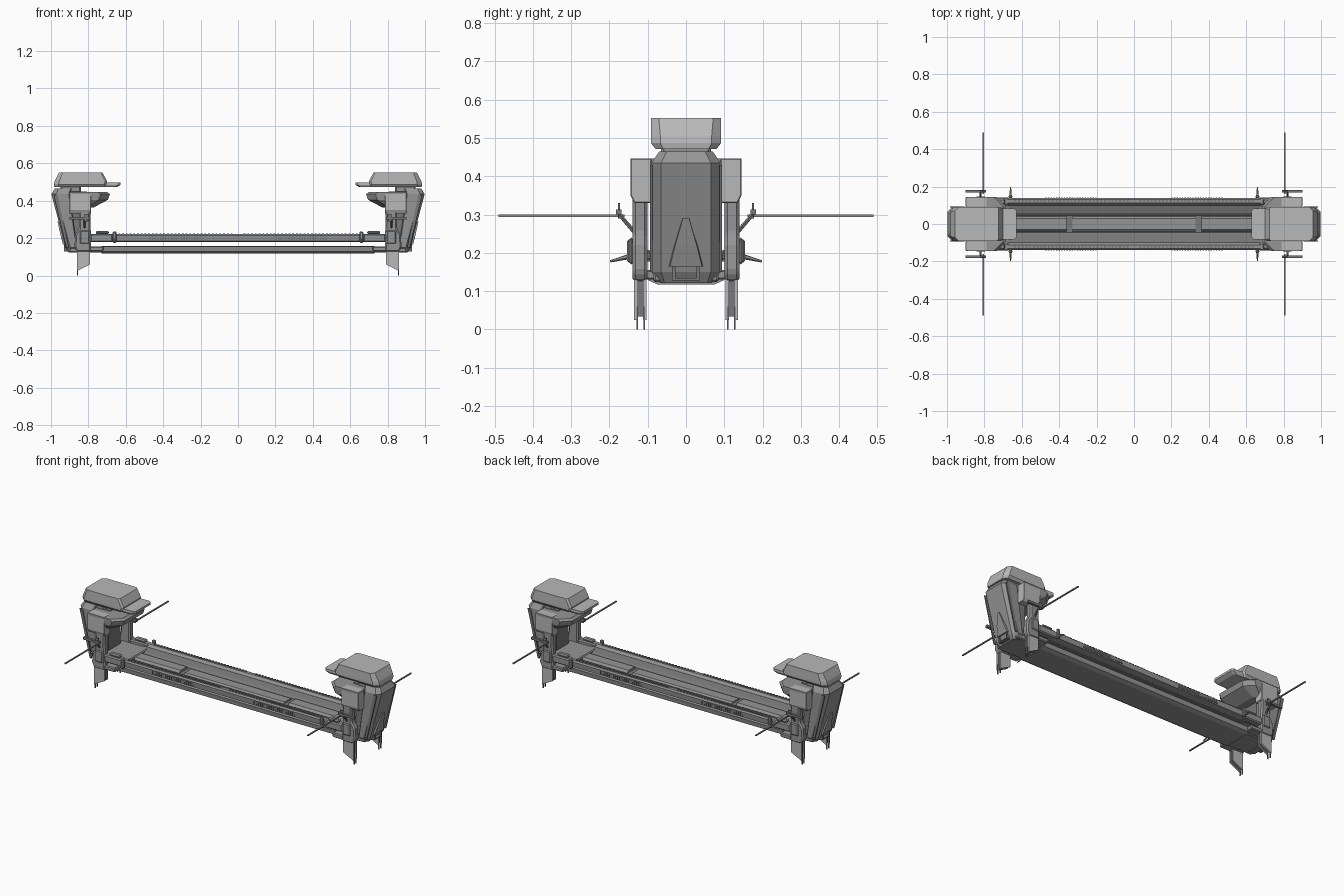
import bpy, bmesh, math
from mathutils import Vector


def grey(name, v):
    m = bpy.data.materials.new(name)
    m.diffuse_color = (v, v, v, 1)
    return m


HULL, MID, DARK = grey("hull_grey", 0.48), grey("mid_grey", 0.30), grey("dark_grey", 0.19)
mat = HULL  # material given to the parts that follow


def finish(name, bm, mirror="", bevel=0.0):
    bmesh.ops.recalc_face_normals(bm, faces=bm.faces)
    me = bpy.data.meshes.new(name)
    bm.to_mesh(me)
    bm.free()
    me.materials.append(mat)
    ob = bpy.data.objects.new(name, me)
    bpy.context.collection.objects.link(ob)
    if bevel:
        b = ob.modifiers.new("Bevel", 'BEVEL')
        b.width, b.segments = bevel, 1
    if mirror:
        m = ob.modifiers.new("Mirror", 'MIRROR')
        m.use_axis = ['x' in mirror, 'y' in mirror, False]
        m.use_mirror_merge = False
    return ob


def add_loft(bm, rings):
    vs = [[bm.verts.new(p) for p in r] for r in rings]
    n = len(vs[0])
    for a, b in zip(vs, vs[1:]):
        for i in range(n):
            bm.faces.new((a[i], a[(i + 1) % n], b[(i + 1) % n], b[i]))
    bm.faces.new(vs[0][::-1])
    bm.faces.new(vs[-1])


def loft(name, rings, mirror="", bevel=0.0):
    bm = bmesh.new()
    add_loft(bm, rings)
    return finish(name, bm, mirror, bevel)


def prism_y(name, xz, y0, y1, mirror="xy", bevel=0.0):
    return loft(name, [[(x, y, z) for x, z in xz] for y in (y0, y1)], mirror, bevel)


def prism_x(name, yz, x0, x1, mirror="xy", bevel=0.0):
    return loft(name, [[(x, y, z) for y, z in yz] for x in (x0, x1)], mirror, bevel)


def add_box(bm, x0, x1, y0, y1, z0, z1):
    add_loft(bm, [[(x0, y0, z), (x1, y0, z), (x1, y1, z), (x0, y1, z)] for z in (z0, z1)])


def boxes(name, items, mirror="xy", bevel=0.0):
    bm = bmesh.new()
    for b in items:
        add_box(bm, *b)
    return finish(name, bm, mirror, bevel)


def rod(name, p, q, r0, r1, mirror="xy", n=6):
    p, q = Vector(p), Vector(q)
    d = (q - p).normalized()
    u = d.orthogonal().normalized()
    v = d.cross(u)
    ang = [2 * math.pi * i / n for i in range(n)]
    return loft(name, [[c + (u * math.cos(a) + v * math.sin(a)) * r for a in ang]
                       for c, r in ((p, r0), (q, r1))], mirror)


def sym(half):
    """Close a y-z half profile across y = 0."""
    return half + [(-y, z) for y, z in reversed(half)]


def plan(x0, x1, h, z, c0, c1):
    """Chamfered plan outline: c0 cuts the inner corners, c1 the outer ones."""
    return [(x0, -h + c0, z), (x0 + c0, -h, z), (x1 - c1, -h, z), (x1, -h + c1, z),
            (x1, h - c1, z), (x1 - c1, h, z), (x0 + c0, h, z), (x0, h - c0, z)]


# --- long beam between the towers ---
mat = MID
prism_x("lower_beam", sym([(0.075, 0.118), (0.098, 0.128), (0.102, 0.155), (0.085, 0.157),
                           (0.08, 0.14), (0.04, 0.135)]), -0.73, 0.73, "")
prism_x("side_rail", [(0.10, 0.178), (0.137, 0.184), (0.14, 0.215), (0.132, 0.222),
                      (0.112, 0.222), (0.100, 0.208)], -0.70, 0.70, "y")
mat = DARK
prism_x("deck_channel", sym([(0.101, 0.178), (0.101, 0.208), (0.06, 0.198), (0.045, 0.187)]),
        -0.70, 0.70, "")
boxes("rail_teeth", [(0.03 + i * 0.02, 0.04 + i * 0.02, 0.118, 0.130, 0.220, 0.226)
                     for i in range(31)])
boxes("side_slots", [(0.20 + i * 0.014, 0.207 + i * 0.014, 0.136, 0.142, 0.190, 0.210)
                     for i in range(20)])
mat = MID
prism_x("deck_centre_panel", sym([(0.042, 0.185), (0.03, 0.200)]), 0.36, 0.67, "x")
prism_x("deck_middle_panel", sym([(0.042, 0.185), (0.03, 0.195)]), -0.33, 0.33, "")

# --- junctions of beam and towers ---
boxes("junction_block", [(0.67, 0.79, 0.10, 0.142, 0.178, 0.222),
                         (0.69, 0.76, 0.105, 0.135, 0.222, 0.238)], bevel=0.006)
boxes("junction_deck", [(0.66, 0.84, -0.10, 0.10, 0.18, 0.205)], "x", 0.005)
boxes("lower_joint", [(0.72, 0.90, -0.085, 0.085, 0.124, 0.156)], "x", 0.005)
boxes("lower_joint_side", [(0.72, 0.82, 0.08, 0.136, 0.130, 0.156)], "xy", 0.005)
boxes("joint_bracket", [(0.65, 0.67, 0.138, 0.154, 0.175, 0.235)], bevel=0.004)
rod("joint_spike", (0.66, 0.15, 0.19), (0.66, 0.198, 0.178), 0.007, 0.003)

# --- leaning outer body ---
loft("leaning_body", [plan(0.865, 0.905, 0.068, 0.122, 0.005, 0.012),
                      plan(0.86, 0.922, 0.09, 0.150, 0.005, 0.025),
                      plan(0.90, 0.998, 0.09, 0.435, 0.005, 0.025),
                      plan(0.89, 0.980, 0.070, 0.465, 0.005, 0.020)], "x")
loft("body_spine", [[(x0, -h, z), (x1, -h * 0.8, z), (x1, h * 0.8, z), (x0, h, z)]
                    for x0, x1, h, z in ((0.90, 0.936, 0.052, 0.165), (0.92, 0.95, 0.035, 0.22),
                                         (0.94, 0.965, 0.010, 0.29))], "x")
mat = DARK
boxes("rear_socket", [(0.89, 0.93, -0.036, 0.036, 0.128, 0.134),
                      (0.89, 0.93, -0.036, 0.036, 0.168, 0.175),
                      (0.89, 0.93, -0.036, -0.028, 0.128, 0.175),
                      (0.89, 0.93, 0.028, 0.036, 0.128, 0.175)], "x")
prism_y("body_side_strut", [(0.905, 0.15), (0.918, 0.15), (0.985, 0.43), (0.965, 0.43)],
        0.088, 0.094, "xy")
prism_y("inner_core", [(0.82, 0.14), (0.87, 0.14), (0.92, 0.45), (0.80, 0.45), (0.82, 0.36)],
        -0.065, 0.065, "x", 0.008)

# --- hood and side columns ---
mat = MID
loft("hood", [plan(0.77, 0.885, 0.115, 0.365, 0.03, 0.01),
              plan(0.695, 0.895, 0.143, 0.405, 0.05, 0.01),
              plan(0.685, 0.895, 0.145, 0.435, 0.05, 0.01),
              plan(0.70, 0.895, 0.145, 0.446, 0.05, 0.01)], "x")
mat = HULL
prism_x("hood_side_fairing", [(0.09, 0.33), (0.135, 0.33), (0.145, 0.35), (0.145, 0.4465),
                              (0.09, 0.4465)], 0.785, 0.90, "xy", 0.003)
mat = MID
prism_y("side_column", [(0.785, 0.125), (0.86, 0.125), (0.875, 0.15), (0.87, 0.22),
                        (0.85, 0.25), (0.85, 0.38), (0.79, 0.38)], 0.10, 0.14, "xy", 0.008)
boxes("column_plate", [(0.795, 0.845, 0.138, 0.148, 0.17, 0.24)], bevel=0.005)

# --- landing fins with pins ---
mat = HULL
leg = [(0.79, 0.16), (0.79, 0.06), (0.86, 0.025), (0.86, 0.16)]
prism_y("leg_plate_outer", leg, 0.125, 0.136)
prism_y("leg_plate_inner", leg, 0.103, 0.112)
mat = DARK
prism_y("leg_core", [(0.795, 0.16), (0.795, 0.065), (0.855, 0.034), (0.855, 0.16)],
        0.111, 0.126)
boxes("leg_pin", [(0.855, 0.862, 0.107, 0.111, 0.0, 0.06),
                  (0.855, 0.862, 0.125, 0.129, 0.0, 0.06)])

# --- antennas on their brackets ---
rod("antenna_arm", (0.82, 0.135, 0.255), (0.82, 0.174, 0.30), 0.006, 0.005)
boxes("antenna_bar", [(0.79, 0.90, 0.168, 0.183, 0.300, 0.314),
                      (0.80, 0.82, 0.172, 0.178, 0.290, 0.330)])
mat = MID
boxes("antenna", [(0.801, 0.809, 0.16, 0.49, 0.294, 0.300)])

# --- head on a short neck ---
boxes("neck", [(0.84, 0.95, -0.065, 0.065, 0.44, 0.485)], "x", 0.008)
mat = HULL
loft("head", [plan(0.71, 0.982, 0.080, 0.472, 0.01, 0.02),
              plan(0.705, 0.984, 0.092, 0.487, 0.01, 0.025),
              plan(0.70, 0.980, 0.092, 0.505, 0.01, 0.025),
              plan(0.725, 0.957, 0.091, 0.552, 0.01, 0.02)], "x")
loft("head_lip", [plan(0.65, 0.84, 0.075, 0.472, 0.01, 0.005),
                  plan(0.628, 0.84, 0.082, 0.485, 0.012, 0.005),
                  plan(0.628, 0.84, 0.082, 0.498, 0.012, 0.005)], "x")
